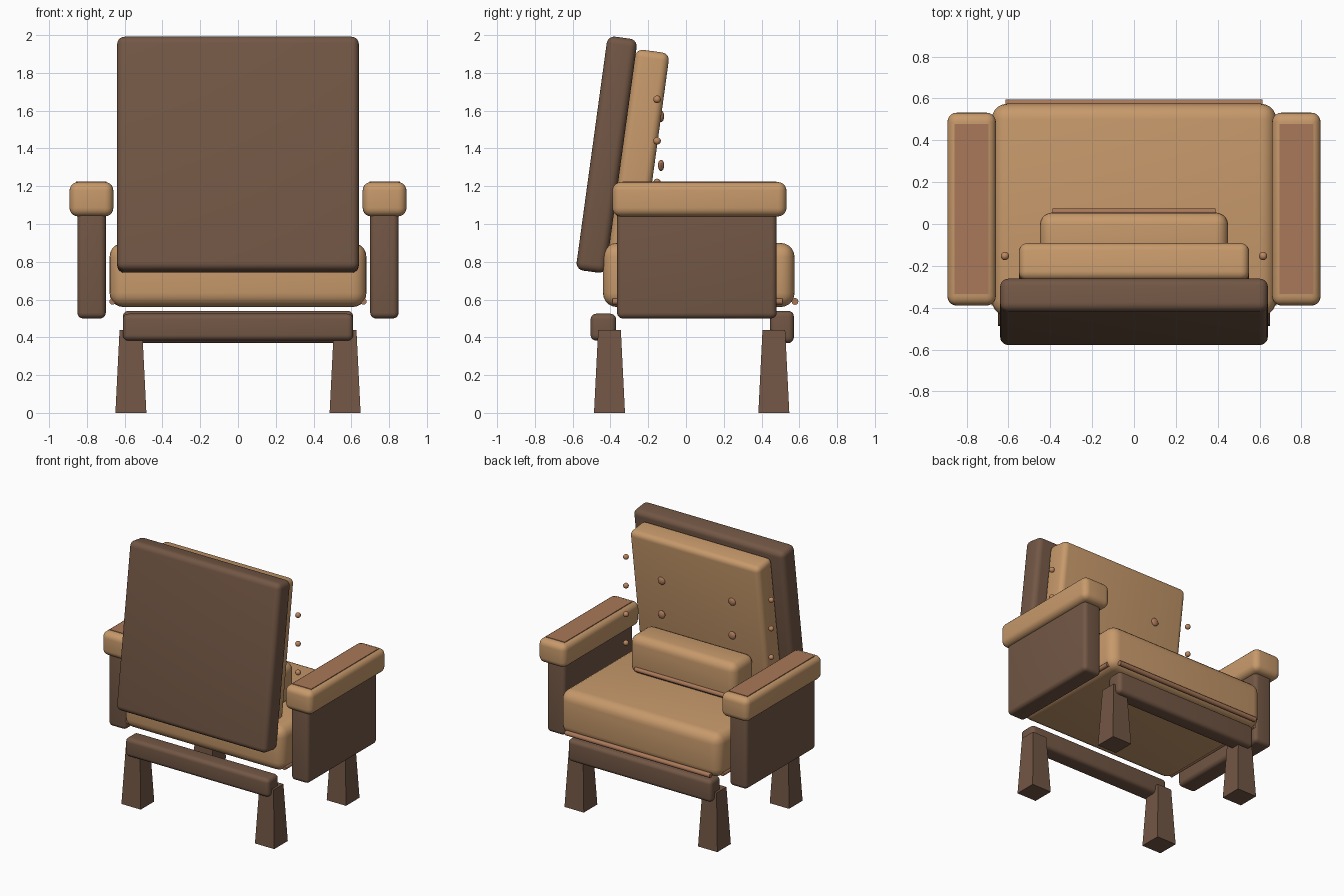
import bpy, bmesh, math

cube = bpy.data.objects.get("Cube")
if cube:
    bpy.data.objects.remove(cube, do_unlink=True)


def make_material(name, rgb):
    mat = bpy.data.materials.new(name)
    mat.use_nodes = True
    color = (*rgb, 1)
    mat.diffuse_color = color
    mat.node_tree.nodes["Principled BSDF"].inputs["Base Color"].default_value = color
    return mat


TAN = make_material("tan upholstery", (0.57, 0.32, 0.147))
BROWN = make_material("dark brown wood", (0.17, 0.095, 0.059))
TRIM = make_material("reddish leather trim", (0.40, 0.188, 0.10))
STUD = make_material("copper stud", (0.50, 0.24, 0.115))


def finish(name, bm, mat, loc, smooth=True, tilt=0):
    mesh = bpy.data.meshes.new(name)
    bm.to_mesh(mesh)
    bm.free()
    mesh.materials.append(mat)
    obj = bpy.data.objects.new(name, mesh)
    obj.location = loc
    obj.rotation_euler.x = tilt
    bpy.context.collection.objects.link(obj)
    if smooth:
        bpy.ops.object.select_all(action="DESELECT")
        obj.select_set(True)
        bpy.context.view_layer.objects.active = obj
        bpy.ops.object.shade_smooth_by_angle(angle=math.radians(35))
    return obj


def box(name, mat, x, y, z, bevel=0, tilt=0):
    """Rounded box from (min, max) spans on each axis."""
    bm = bmesh.new()
    bmesh.ops.create_cube(bm, size=1)
    bmesh.ops.scale(bm, vec=[s[1] - s[0] for s in (x, y, z)], verts=bm.verts)
    if bevel:
        bmesh.ops.bevel(bm, geom=bm.edges[:], offset=bevel, segments=5,
                        profile=0.5, affect="EDGES", clamp_overlap=True)
    center = [(s[0] + s[1]) / 2 for s in (x, y, z)]
    return finish(name, bm, mat, center, bevel > 0, tilt)


def tube(name, mat, loc, length, radius, axis):
    bm = bmesh.new()
    bmesh.ops.create_cone(bm, cap_ends=True, segments=12, radius1=radius,
                          radius2=radius, depth=length)
    obj = finish(name, bm, mat, loc)
    obj.rotation_euler = (0, math.pi / 2, 0) if axis == "x" else (math.pi / 2, 0, 0)


def ball(name, mat, loc, radius, flat=1):
    bm = bmesh.new()
    bmesh.ops.create_uvsphere(bm, u_segments=16, v_segments=10, radius=radius)
    bmesh.ops.scale(bm, vec=(1, flat, 1), verts=bm.verts)
    finish(name, bm, mat, loc)


def leg(name, x, y):
    """Square leg, narrower at the top."""
    bm = bmesh.new()
    bmesh.ops.create_cube(bm, size=1)
    for v in bm.verts:
        half = 0.06 if v.co.z > 0 else 0.082
        v.co.x = math.copysign(half, v.co.x)
        v.co.y = math.copysign(half, v.co.y)
        v.co.z *= 0.44
    finish(name, bm, BROWN, (x, y, 0.22), smooth=False)


# Seat and backrest
LEAN = math.radians(-7.8)
box("seat_cushion", TAN, (-0.68, 0.68), (-0.44, 0.575), (0.56, 0.9), 0.075)
box("back_panel", BROWN, (-0.64, 0.64), (-0.5, -0.34), (0.742, 1.992), 0.04, LEAN)
box("back_cushion", TAN, (-0.55, 0.55), (-0.34, -0.16), (0.82, 1.92), 0.04, LEAN)
box("lumbar_cushion", TAN, (-0.45, 0.45), (-0.2, 0.055), (0.89, 1.185), 0.06)

# Piping along the cushion edges
tube("seat_front_piping", TRIM, (0, 0.577, 0.59), 1.23, 0.018, "x")
tube("lumbar_piping", TRIM, (0, 0.058, 0.94), 0.78, 0.017, "x")

# Rails under the seat
box("front_rail", BROWN, (-0.61, 0.61), (0.445, 0.571), (0.37, 0.54), 0.03)
box("back_rail", BROWN, (-0.61, 0.61), (-0.505, -0.37), (0.383, 0.525), 0.03)

# Mirrored parts
for side, s in (("left", 1), ("right", -1)):
    def span(a, b):
        return tuple(sorted((s * a, s * b)))

    box(side + "_arm_panel", BROWN, span(0.7, 0.85), (-0.365, 0.48), (0.5, 1.08), 0.03)
    box(side + "_arm_pad", TAN, span(0.66, 0.892), (-0.39, 0.532), (1.04, 1.222), 0.045)
    box(side + "_arm_inlay", TRIM, span(0.695, 0.857), (-0.335, 0.478), (1.217, 1.226))
    tube(side + "_seat_piping", TRIM, (s * 0.664, 0.06, 0.59), 0.9, 0.017, "y")
    leg(side + "_front_leg", s * 0.567, 0.465)
    leg(side + "_back_leg", s * 0.567, -0.405)
    for z in (1.31, 1.57):
        ball(side + "_tuft_button", TRIM, (s * 0.3, -0.132, z), 0.03, 0.55)
    for i in range(4):
        ball(side + "_stud", STUD, (s * 0.617, -0.153, 1.0 + 0.22 * i), 0.02)
